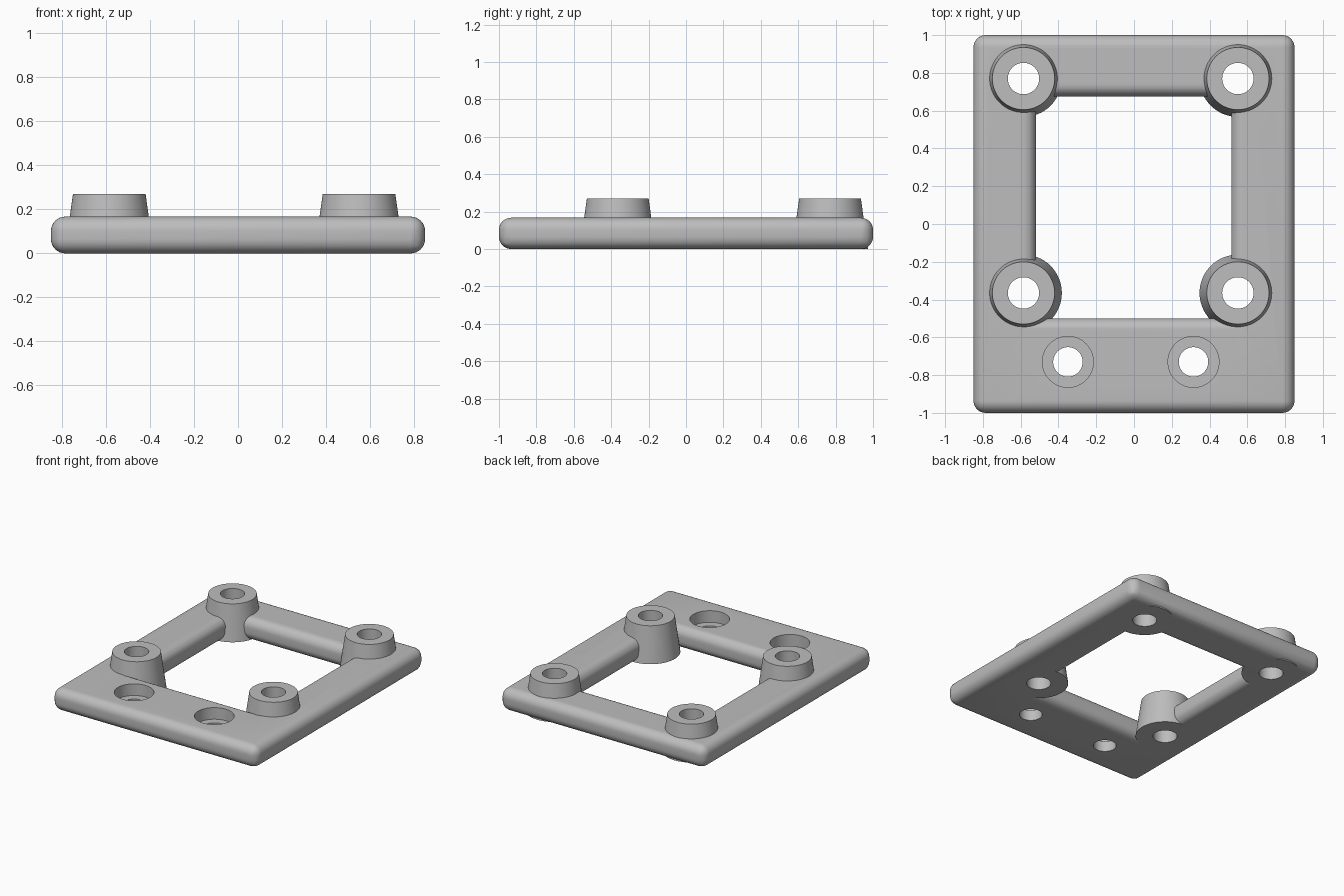
import bpy
import bmesh
import math

cube = bpy.data.objects.get("Cube")
if cube:
    bpy.data.objects.remove(cube, do_unlink=True)

HEIGHT, POST_TOP, ROUND = 0.167, 0.27, 0.065
POST_X, POST_Y = (-0.585, 0.55), (0.77, -0.365)
SCREW_X, SCREW_Y = (-0.35, 0.315), -0.73

grey = bpy.data.materials.new("light grey")
grey.use_nodes = True
colour = (0.51, 0.51, 0.51, 1)
grey.diffuse_color = colour
grey.node_tree.nodes["Principled BSDF"].inputs["Base Color"].default_value = colour


def make_object(name, bm):
    bmesh.ops.recalc_face_normals(bm, faces=bm.faces)
    mesh = bpy.data.meshes.new(name)
    bm.to_mesh(mesh)
    bm.free()
    mesh.materials.append(grey)
    obj = bpy.data.objects.new(name, mesh)
    bpy.context.collection.objects.link(obj)
    return obj


def cone(name, x, y, z0, z1, r0, r1):
    bm = bmesh.new()
    bmesh.ops.create_cone(bm, cap_ends=True, segments=64,
                          radius1=r0, radius2=r1, depth=z1 - z0)
    bmesh.ops.translate(bm, verts=bm.verts, vec=(x, y, (z0 + z1) / 2))
    return make_object(name, bm)


def combine(target, tool, operation):
    mod = target.modifiers.new(tool.name, 'BOOLEAN')
    mod.operation, mod.solver, mod.object = operation, 'EXACT', tool
    bpy.context.view_layer.objects.active = target
    bpy.ops.object.modifier_apply(modifier=mod.name)
    bpy.data.objects.remove(tool, do_unlink=True)


def rect(bm, x0, x1, y0, y1, z):
    return [bm.verts.new((x, y, z)) for x, y in
            ((x0, y0), (x1, y0), (x1, y1), (x0, y1))]


# Rectangular frame with rounded edges inside and out
bm = bmesh.new()
outer_low, outer_top = [rect(bm, -0.85, 0.85, -1, 1, z) for z in (0, HEIGHT)]
inner_low, inner_top = [rect(bm, -0.52, 0.515, -0.5, 0.675, z) for z in (0, HEIGHT)]
loops = (outer_low, outer_top, inner_top, inner_low)
for a, b in zip(loops, loops[1:] + loops[:1]):
    for i in range(4):
        j = (i + 1) % 4
        bm.faces.new((a[i], a[j], b[j], b[i]))
edges = [bm.edges.get((lp[i], lp[(i + 1) % 4])) for lp in loops for i in range(4)]
edges += [bm.edges.get(pair) for pair in zip(outer_low, outer_top)]
bmesh.ops.recalc_face_normals(bm, faces=bm.faces)
bmesh.ops.bevel(bm, geom=edges, offset=ROUND, segments=8, profile=0.5,
                affect='EDGES', clamp_overlap=True)
frame = make_object("mounting_frame", bm)

# Tapered standoffs at the window corners, each with a through hole
posts = [(x, y) for x in POST_X for y in POST_Y]
for x, y in posts:
    combine(frame, cone("standoff", x, y, 0, POST_TOP, 0.203, 0.165), 'UNION')
for x, y in posts:
    combine(frame, cone("standoff_hole", x, y, -0.1, 0.4, 0.083, 0.083), 'DIFFERENCE')

# Counterbored screw holes in the front bar
for x in SCREW_X:
    combine(frame, cone("screw_hole", x, SCREW_Y, -0.1, 0.4, 0.078, 0.078), 'DIFFERENCE')
    combine(frame, cone("counterbore", x, SCREW_Y, 0.08, 0.4, 0.135, 0.135), 'DIFFERENCE')

# Smooth curved surfaces, keep rims crisp
frame.select_set(True)
bpy.context.view_layer.objects.active = frame
bpy.ops.object.shade_smooth_by_angle(angle=math.radians(30))
